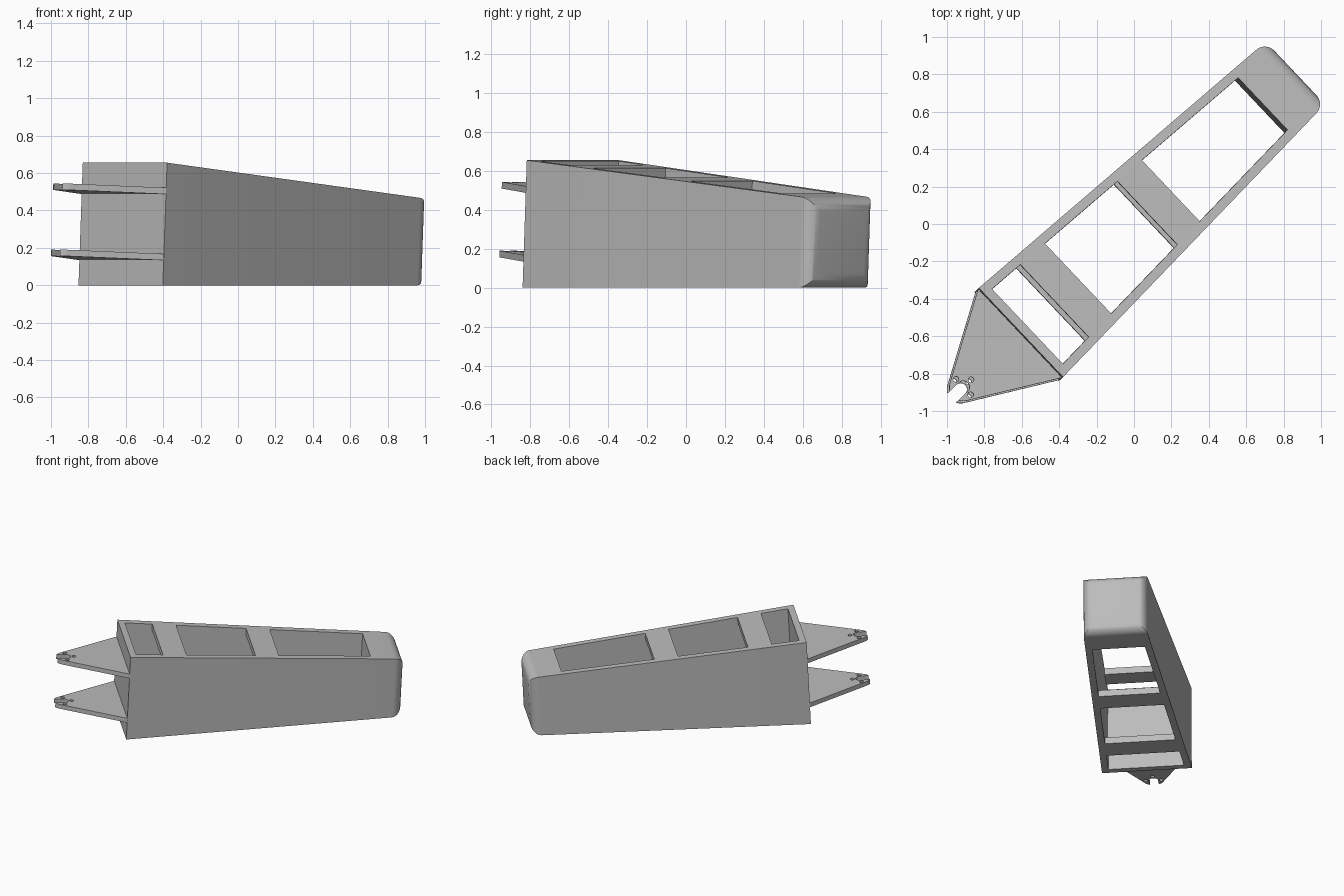
import bpy, bmesh, math
from mathutils import Matrix

if "Cube" in bpy.data.objects:
    bpy.data.objects.remove(bpy.data.objects["Cube"])

# Main sizes, measured along the beam axis from the wide end
LENGTH, HALF, TAPER = 2.03, 0.328, math.radians(2.75)
WALL, ROUND = 0.05, 0.07
WINDOWS = [(0.048, 0.248), (0.422, 0.934), (1.107, 1.786)]
PIVOT_U, PIN_R = -0.418, 0.075

# Beam is pitched so its underside lies flat, then turned in plan
PLACE = (Matrix.Translation((-0.616, -0.591, HALF * math.cos(TAPER)))
         @ Matrix.Rotation(math.radians(43.4), 4, 'Z')
         @ Matrix.Rotation(TAPER, 4, 'Y'))

grey = bpy.data.materials.new("light_grey")
grey.diffuse_color = (0.5, 0.5, 0.5, 1)
grey.use_nodes = True
grey.node_tree.nodes["Principled BSDF"].inputs["Base Color"].default_value = grey.diffuse_color


def half_at(u):
    return HALF - u * math.tan(TAPER)


def add_object(name, bm):
    bmesh.ops.recalc_face_normals(bm, faces=bm.faces)
    mesh = bpy.data.meshes.new(name)
    bm.to_mesh(mesh)
    bm.free()
    obj = bpy.data.objects.new(name, mesh)
    bpy.context.collection.objects.link(obj)
    mesh.materials.append(grey)
    obj.matrix_world = PLACE
    return obj


def select(obj):
    bpy.ops.object.select_all(action='DESELECT')
    obj.select_set(True)
    bpy.context.view_layer.objects.active = obj


def tapered_prism(profile, inset):
    """Side profile (u, w) spread sideways to follow the beam taper."""
    bm = bmesh.new()
    sides = [[bm.verts.new((u, s * (half_at(u) - inset), w)) for u, w in profile]
             for s in (-1, 1)]
    for loop in sides:
        bm.faces.new(loop)
    n = len(profile)
    for i in range(n):
        j = (i + 1) % n
        bm.faces.new((sides[0][i], sides[0][j], sides[1][j], sides[1][i]))
    return bm


# Beam: tapered block with a rounded narrow end
end = half_at(LENGTH)
bm = tapered_prism([(0, -HALF), (LENGTH, -end), (LENGTH, end), (0, HALF)], 0)
far = [e for e in bm.edges if all(v.co.x > LENGTH - 0.01 for v in e.verts)]
bmesh.ops.bevel(bm, geom=far, offset=ROUND, segments=8, profile=0.5, affect='EDGES')
beam = add_object("beam", bm)
select(beam)
bpy.ops.object.shade_smooth_by_angle(angle=math.radians(30))

# Hollow interior with three windows through top and bottom
upper = []
for a, b in WINDOWS:
    upper += [(a, half_at(a) - WALL), (a, HALF + 0.1),
              (b, HALF + 0.1), (b, half_at(b) - WALL)]
lower = [(u, -w) for u, w in reversed(upper)]
cutter = add_object("cavity_cutter", tapered_prism(upper + lower, WALL))
cutter.hide_render = True
mod = beam.modifiers.new("cavity", 'BOOLEAN')
mod.operation, mod.solver, mod.object = 'DIFFERENCE', 'EXACT', cutter
select(beam)
bpy.ops.object.modifier_apply(modifier=mod.name)
bpy.data.objects.remove(cutter)


def arc(cx, cy, r, a0, a1, n):
    return [(cx + r * math.cos(a0 + (a1 - a0) * i / n),
             cy + r * math.sin(a0 + (a1 - a0) * i / n)) for i in range(n + 1)]


# Bracket outline: triangle running into a round tip with an open slot
SLOT = 0.033
dist = math.hypot(PIVOT_U, HALF)
tangent = math.atan2(HALF, -PIVOT_U) + math.acos(PIN_R / dist)
mouth = math.pi - math.asin(SLOT / PIN_R)
half_outline = ([(0.01, HALF - 0.002), (0, HALF - 0.002)]
                + arc(PIVOT_U, 0, PIN_R, tangent, mouth, 8)
                + arc(PIVOT_U, 0, SLOT, math.pi / 2, 0, 8))
outline = half_outline + [(u, -v) for u, v in reversed(half_outline[:-1])]
holes = [arc(PIVOT_U + 0.057 * math.cos(a), 0.057 * math.sin(a), 0.015,
             0, math.tau, 16)[:-1] for a in (-math.pi / 2, 0, math.pi / 2)]


def bracket(name, height):
    curve = bpy.data.curves.new(name, 'CURVE')
    curve.dimensions, curve.fill_mode, curve.extrude = '2D', 'BOTH', 0.017
    for pts in [outline] + holes:
        sp = curve.splines.new('POLY')
        sp.points.add(len(pts) - 1)
        for p, (u, v) in zip(sp.points, pts):
            p.co = (u, v, 0, 1)
        sp.use_cyclic_u = True
    curve.materials.append(grey)
    obj = bpy.data.objects.new(name, curve)
    bpy.context.collection.objects.link(obj)
    obj.matrix_world = PLACE @ Matrix.Translation((0, 0, height))
    select(obj)
    bpy.ops.object.convert(target='MESH')
    bpy.ops.object.shade_flat()


bracket("upper_bracket", 0.177)
bracket("lower_bracket", -0.177)
